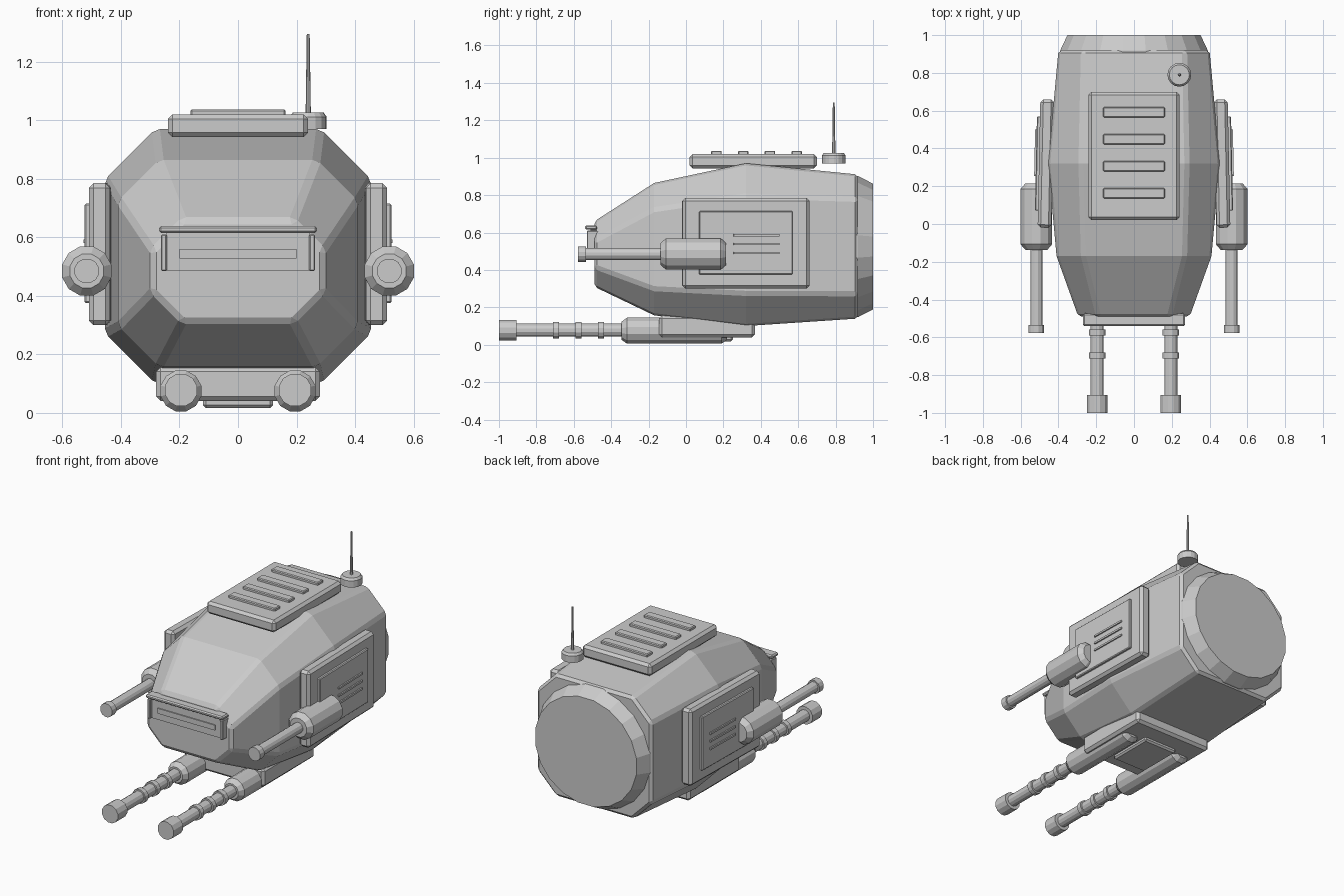
import bpy, bmesh
from math import pi, radians, cos, sin
from mathutils import Matrix

if "Cube" in bpy.data.objects:
    bpy.data.objects.remove(bpy.data.objects["Cube"])

grey = bpy.data.materials.new("hull_grey")
grey.use_nodes = True
COLOUR = (0.6, 0.6, 0.6, 1)
grey.diffuse_color = COLOUR
grey.node_tree.nodes["Principled BSDF"].inputs["Base Color"].default_value = COLOUR


def finish(name, bm, bevel=0.0):
    """Turn a bmesh into a flat-shaded object with an optional chamfer."""
    bmesh.ops.recalc_face_normals(bm, faces=bm.faces)
    mesh = bpy.data.meshes.new(name)
    bm.to_mesh(mesh)
    bm.free()
    mesh.materials.append(grey)
    obj = bpy.data.objects.new(name, mesh)
    bpy.context.collection.objects.link(obj)
    if bevel:
        mod = obj.modifiers.new("chamfer", "BEVEL")
        mod.width = bevel
        mod.segments = 1
        mod.limit_method = "ANGLE"
        mod.angle_limit = radians(35)
    return obj


def box(name, x, y, z, bevel=0.0, turn=0.0):
    """Box from (min, max) ranges, optionally turned about its own z axis."""
    bm = bmesh.new()
    centre = [sum(r) / 2 for r in (x, y, z)]
    size = [r[1] - r[0] for r in (x, y, z)]
    matrix = Matrix.Translation(centre) @ Matrix.Rotation(turn, 4, "Z") @ Matrix.Diagonal((*size, 1))
    bmesh.ops.create_cube(bm, size=1, matrix=matrix)
    return finish(name, bm, bevel)


def loft(name, rings, bevel=0.0):
    """Skin a list of point rings and cap both ends."""
    bm = bmesh.new()
    loops = [[bm.verts.new(p) for p in ring] for ring in rings]
    n = len(loops[0])
    for a, b in zip(loops, loops[1:]):
        for i in range(n):
            j = (i + 1) % n
            bm.faces.new((a[i], a[j], b[j], b[i]))
    bm.faces.new(loops[0])
    bm.faces.new(loops[-1])
    return finish(name, bm, bevel)


def tube(name, x, z, profile, sides=12):
    """Stepped round part along y from (y, radius) pairs."""
    angles = [2 * pi * (i + 0.5) / sides for i in range(sides)]
    return loft(name, [[(x + r * cos(a), y, z + r * sin(a)) for a in angles]
                       for y, r in profile])


def post(name, x, y, profile, sides=16):
    """Round part along z from (z, radius) pairs."""
    angles = [2 * pi * i / sides for i in range(sides)]
    return loft(name, [[(x + r * cos(a), y + r * sin(a), z) for a in angles]
                       for z, r in profile])


def octagon(y, half, low, high, cut):
    """Rectangle with cut corners, standing across y."""
    c = half - cut
    return [(c, y, low), (half, y, low + cut), (half, y, high - cut), (c, y, high),
            (-c, y, high), (-half, y, high - cut), (-half, y, low + cut), (-c, y, low)]


# Hull
loft("hull", [octagon(-0.49, 0.295, 0.31, 0.66, 0.105),
              octagon(-0.17, 0.41, 0.157, 0.865, 0.14),
              octagon(0.32, 0.455, 0.10, 0.97, 0.172),
              octagon(0.92, 0.40, 0.14, 0.91, 0.13)], 0.016)

# Round rear cap
ring_angles = [2 * pi * (i + 0.5) / 20 for i in range(20)]
loft("rear_cap", [[(rx * cos(a), y, 0.525 + rz * sin(a)) for a in ring_angles]
                  for y, rx, rz in ((0.90, 0.40, 0.385), (0.92, 0.395, 0.382), (1.0, 0.357, 0.34))])

# Roof hatch with slats
box("roof_hatch", (-0.24, 0.24), (0.02, 0.70), (0.942, 1.02), 0.016)
for i in range(4):
    y = 0.163 + i * 0.143
    box(f"roof_slat_{i + 1}", (-0.163, 0.163), (y - 0.028, y + 0.028), (1.0, 1.037), 0.005)

# Antenna
post("antenna_base", 0.24, 0.79, [(0.97, 0.063), (1.012, 0.063), (1.026, 0.053)])
post("antenna_rod", 0.24, 0.79, [(1.02, 0.009), (1.295, 0.005)], 8)

# Front visor
box("visor_plate", (-0.245, 0.245), (-0.51, -0.46), (0.485, 0.615))
box("visor_slot", (-0.20, 0.20), (-0.517, -0.50), (0.527, 0.56))
box("visor_hood", (-0.27, 0.27), (-0.54, -0.475), (0.615, 0.638), 0.007)

# Belly mount and hatch
box("belly_mount", (-0.28, 0.28), (-0.145, 0.37), (0.04, 0.157), 0.016)
box("belly_hatch", (-0.12, 0.12), (-0.05, 0.25), (0.017, 0.05), 0.01)

# Mirrored parts
for side, s in (("left", 1), ("right", -1)):
    def span(a, b):
        return tuple(sorted((s * a, s * b)))

    tilt = s * radians(1.2)
    box(f"{side}_visor_post", span(0.243, 0.263), (-0.53, -0.46), (0.485, 0.61), 0.004)

    # Side armour with vents
    box(f"{side}_armour", span(0.43, 0.503), (-0.02, 0.66), (0.30, 0.785), 0.016, tilt)
    box(f"{side}_armour_panel", span(0.47, 0.519), (0.07, 0.57), (0.375, 0.715), 0.005, tilt)
    for i in range(3):
        z = 0.49 + i * 0.048
        box(f"{side}_vent_{i + 1}", span(0.50, 0.526), (0.255, 0.50), (z - 0.006, z + 0.006), 0, tilt)

    # Side gun
    x = s * 0.517
    tube(f"{side}_gun_pod", x, 0.485, [(-0.137, 0.06), (-0.107, 0.087), (0.185, 0.087), (0.215, 0.06)])
    tube(f"{side}_gun_barrel", x, 0.485, [(-0.54, 0.033), (-0.12, 0.033)])
    tube(f"{side}_gun_muzzle", x, 0.485, [(-0.577, 0.043), (-0.535, 0.043)])

    # Belly cannon
    x = s * 0.195
    tube(f"{side}_cannon_pod", x, 0.075, [(-0.345, 0.05), (-0.315, 0.072), (0.19, 0.072), (0.22, 0.05)])
    tube(f"{side}_cannon_barrel", x, 0.078, [(-0.92, 0.036), (-0.33, 0.036)])
    tube(f"{side}_cannon_muzzle", x, 0.078, [(-1.0, 0.057), (-0.905, 0.057)])
    for i in range(3):
        y = -0.695 + i * 0.12
        tube(f"{side}_cannon_ring_{i + 1}", x, 0.078, [(y - 0.016, 0.046), (y + 0.016, 0.046)])
